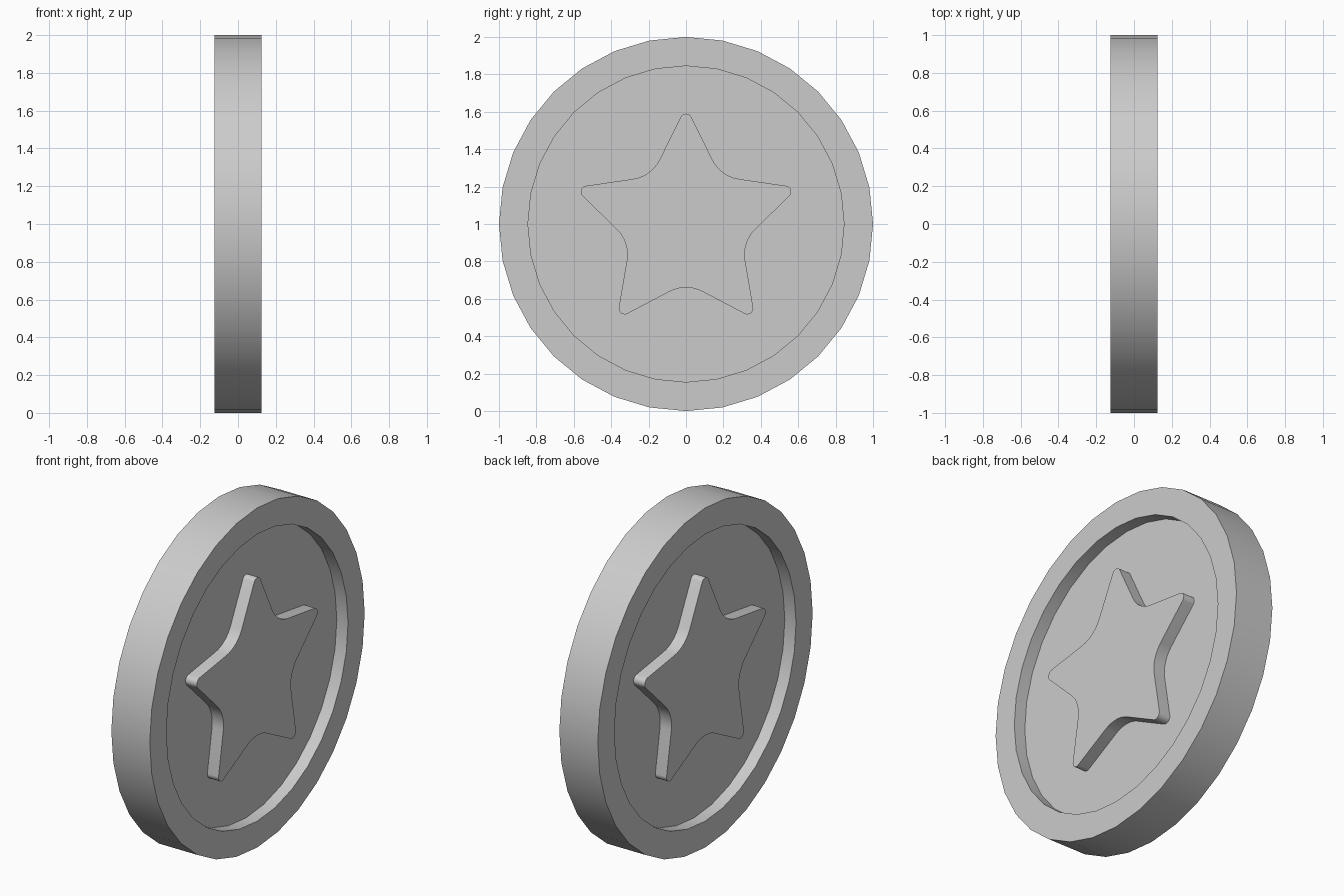
import bpy, bmesh
from math import sin, cos, pi, radians
from mathutils import Vector

if "Cube" in bpy.data.objects:
    bpy.data.objects.remove(bpy.data.objects["Cube"])

SIDES, HALF, FLOOR = 32, 0.125, 0.052
CENTRE = Vector((0, 0, 1))


def add_object(name, bm):
    bmesh.ops.recalc_face_normals(bm, faces=bm.faces)
    mesh = bpy.data.meshes.new(name)
    bm.to_mesh(mesh)
    bm.free()
    obj = bpy.data.objects.new(name, mesh)
    bpy.context.collection.objects.link(obj)
    return obj


def stacked_loops(name, loops):
    """Skin a list of equal-length loops and cap both ends."""
    bm = bmesh.new()
    rings = [[bm.verts.new(p) for p in loop] for loop in loops]
    n = len(rings[0])
    for a, b in zip(rings, rings[1:]):
        for i in range(n):
            j = (i + 1) % n
            bm.faces.new((a[i], a[j], b[j], b[i]))
    bm.faces.new(rings[0])
    bm.faces.new(rings[-1])
    return add_object(name, bm)


def circle(x, r):
    return [CENTRE + Vector((x, r * cos(2 * pi * i / SIDES), r * sin(2 * pi * i / SIDES)))
            for i in range(SIDES)]


def fillet(prev, corner, nxt, radius, steps):
    """Arc points rounding one corner of a 2D outline."""
    u, v = (prev - corner).normalized(), (nxt - corner).normalized()
    half = u.angle(v) / 2
    bis = (u + v).normalized()
    side = (v - u).normalized()
    mid = corner + bis * (radius / sin(half))
    sweep = pi / 2 - half
    return [mid - bis * radius * cos(t) + side * radius * sin(t)
            for t in (sweep * (2 * k / steps - 1) for k in range(steps + 1))]


def star_outline():
    tips = [(0.63, 0.315)[i % 2] * Vector((cos(radians(90 + 36 * i)), sin(radians(90 + 36 * i))))
            for i in range(10)]
    pts = []
    for i, c in enumerate(tips):
        pts += fillet(tips[i - 1], c, tips[(i + 1) % 10], 0.19 if i % 2 else 0.032, 8)
    return pts


# Coin body: raised rim around a recessed floor on both faces
coin = stacked_loops("star_coin", [circle(x, r) for x, r in (
    (-FLOOR, 0.845), (-HALF, 0.845), (-HALF, 1.0),
    (HALF, 1.0), (HALF, 0.845), (FLOOR, 0.845))])

# Rounded star running through the coin, level with the rim on both faces
outline = star_outline()
star = stacked_loops("star_relief", [[CENTRE + Vector((x, p.x, p.y)) for p in outline]
                                     for x in (-HALF, HALF)])

# Merge star into the coin
union = coin.modifiers.new("join_star", 'BOOLEAN')
union.operation = 'UNION'
union.solver = 'EXACT'
union.object = star
bpy.context.view_layer.objects.active = coin
coin.select_set(True)
bpy.ops.object.modifier_apply(modifier=union.name)
bpy.data.objects.remove(star)
bpy.ops.object.shade_smooth_by_angle(angle=radians(30))
